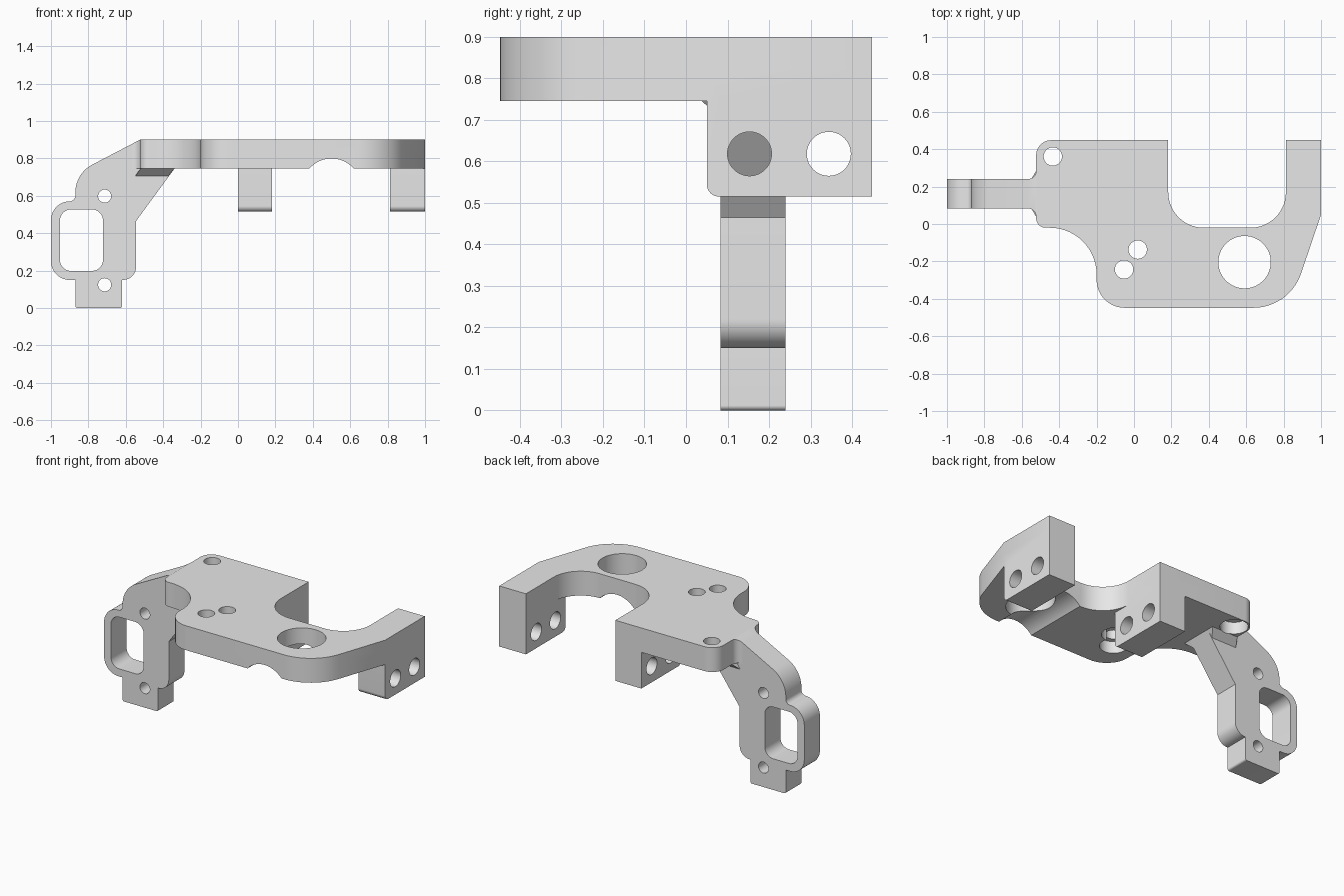
import bpy, bmesh
from math import cos, sin, pi, tan
from mathutils import Vector

cube = bpy.data.objects.get("Cube")
if cube:
    bpy.data.objects.remove(cube, do_unlink=True)

grey = bpy.data.materials.new("plain_grey")
grey.use_nodes = True
grey.diffuse_color = (0.8, 0.8, 0.8, 1)
grey.node_tree.nodes["Principled BSDF"].inputs["Base Color"].default_value = (0.8, 0.8, 0.8, 1)


def rounded(corners, steps=14):
    """Outline from (u, v, radius) corners, each replaced by a tangent arc."""
    out = []
    for i, (u, v, r) in enumerate(corners):
        p = Vector((u, v))
        if r == 0:
            out.append(p)
            continue
        a = (Vector(corners[i - 1][:2]) - p).normalized()
        b = (Vector(corners[(i + 1) % len(corners)][:2]) - p).normalized()
        half = a.angle(b) / 2
        centre = p + (a + b).normalized() * (r / sin(half))
        start = p + a * (r / tan(half)) - centre
        end = p + b * (r / tan(half)) - centre
        sweep = start.angle(end)
        for k in range(steps + 1):
            t = k / steps
            out.append(centre + (start * sin((1 - t) * sweep) + end * sin(t * sweep)) / sin(sweep))
    return out


def circle(u, v, r, sides=48):
    return [Vector((u + r * cos(2 * pi * i / sides), v + r * sin(2 * pi * i / sides)))
            for i in range(sides)]


def finish(name, bm):
    bmesh.ops.recalc_face_normals(bm, faces=bm.faces[:])
    mesh = bpy.data.meshes.new(name)
    bm.to_mesh(mesh)
    bm.free()
    mesh.materials.append(grey)
    obj = bpy.data.objects.new(name, mesh)
    bpy.context.collection.objects.link(obj)
    return obj


def prism(name, outline, axis, lo, hi):
    """Extrude a 2D outline along an axis."""
    place = {"x": lambda p, w: (w, p[0], p[1]),
             "y": lambda p, w: (p[0], w, p[1]),
             "z": lambda p, w: (p[0], p[1], w)}[axis]
    bm = bmesh.new()
    rings = [[bm.verts.new(place(p, w)) for p in outline] for w in (lo, hi)]
    n = len(outline)
    for ring in rings:
        bm.faces.new(ring)
    for i in range(n):
        j = (i + 1) % n
        bm.faces.new((rings[0][i], rings[0][j], rings[1][j], rings[1][i]))
    return finish(name, bm)


def combine(target, other, operation):
    mod = target.modifiers.new(operation.lower(), "BOOLEAN")
    mod.operation = operation
    mod.solver = "EXACT"
    mod.object = other
    bpy.context.view_layer.objects.active = target
    bpy.ops.object.modifier_apply(modifier=mod.name)
    bpy.data.objects.remove(other, do_unlink=True)


TOP, UNDER, BACK = 0.9, 0.745, 0.448
ARM_FRONT, ARM_BACK = 0.083, 0.24

# Top plate with U-shaped slot
plate_outline = rounded([
    (0.183, BACK, 0), (0.183, -0.02, 0.19), (0.812, -0.02, 0.19), (0.812, BACK, 0),
    (1, BACK, 0), (1, 0.05, 0), (0.831, -BACK, 0.27), (-0.2, -BACK, 0.15),
    (-0.2, -0.02, 0.25), (-0.523, -0.02, 0.05), (-0.523, ARM_FRONT, 0.045),
    (-0.58, ARM_FRONT, 0), (-0.58, ARM_BACK, 0), (-0.523, ARM_BACK, 0.045),
    (-0.523, BACK, 0.08)])
bracket = prism("bracket", plate_outline, "z", UNDER, TOP)

# Trim the plate's root fillets to the slope of the arm
combine(bracket, prism("slope_cutter", [(-0.523, TOP), (-0.65, 0.834), (-0.65, 1), (-0.523, 1)],
                       "y", -0.1, 0.4), "DIFFERENCE")

# Hanging arm with window frame
arm_outline = rounded([
    (-0.523, TOP, 0), (-0.87, 0.719, 0.17), (-0.87, 0.57, 0.03), (-1, 0.57, 0.1),
    (-1, 0.15, 0.1), (-0.87, 0.15, 0), (-0.87, 0, 0.012), (-0.62, 0, 0.012),
    (-0.62, 0.15, 0), (-0.545, 0.15, 0.07), (-0.545, 0.465, 0), (-0.32, 0.772, 0),
    (-0.36, 0.85, 0)])
arm = prism("arm", arm_outline, "y", ARM_FRONT, ARM_BACK)
window = rounded([(-0.952, 0.198, 0.06), (-0.722, 0.198, 0.06),
                  (-0.722, 0.527, 0.06), (-0.952, 0.527, 0.06)])
combine(arm, prism("window_cutter", window, "y", 0, 0.4), "DIFFERENCE")
for z in (0.598, 0.124):
    combine(arm, prism("arm_hole_cutter", circle(-0.713, z, 0.035), "y", 0, 0.4), "DIFFERENCE")
combine(bracket, arm, "UNION")

# Tapered gusset between arm and plate
bm = bmesh.new()
for z, xs, ys in ((UNDER, (-0.523, -0.34), (0.038, 0.285)), (0.703, (-0.55, -0.375), (0.085, 0.238))):
    for x in xs:
        for y in ys:
            bm.verts.new((x, y, z))
bmesh.ops.convex_hull(bm, input=bm.verts[:])
combine(bracket, finish("gusset", bm), "UNION")

# Two mounting blocks, each with a pair of cross holes
for left, right in ((0, 0.183), (0.812, 1)):
    profile = rounded([(0.05, 0.515, 0.03), (BACK, 0.515, 0), (BACK, 0.82, 0), (0.05, 0.82, 0)])
    block = prism("mounting_block", profile, "x", left, right)
    for y in (0.153, 0.344):
        combine(block, prism("cross_hole_cutter", circle(y, 0.618, 0.053), "x", left - 0.1, right + 0.1),
                "DIFFERENCE")
    combine(bracket, block, "UNION")

# Plate holes: one large bore, three counterbored screw holes
combine(bracket, prism("bore_cutter", circle(0.591, -0.204, 0.14, 64), "z", 0.6, 1), "DIFFERENCE")
for x, y in ((-0.053, -0.243), (0.02, -0.137), (-0.434, 0.361)):
    combine(bracket, prism("screw_cutter", circle(x, y, 0.049), "z", 0.6, 1), "DIFFERENCE")
    combine(bracket, prism("counterbore_cutter", circle(x, y, 0.08), "z", 0.6, 0.82), "DIFFERENCE")

# Shallow round relief under the front of the plate
combine(bracket, prism("relief_cutter", circle(0.5, 0.641, 0.158, 64), "y", -0.6, 0.04), "DIFFERENCE")

bpy.ops.object.select_all(action="DESELECT")
bracket.select_set(True)
bpy.context.view_layer.objects.active = bracket
bpy.ops.object.shade_smooth_by_angle(angle=pi / 6)
